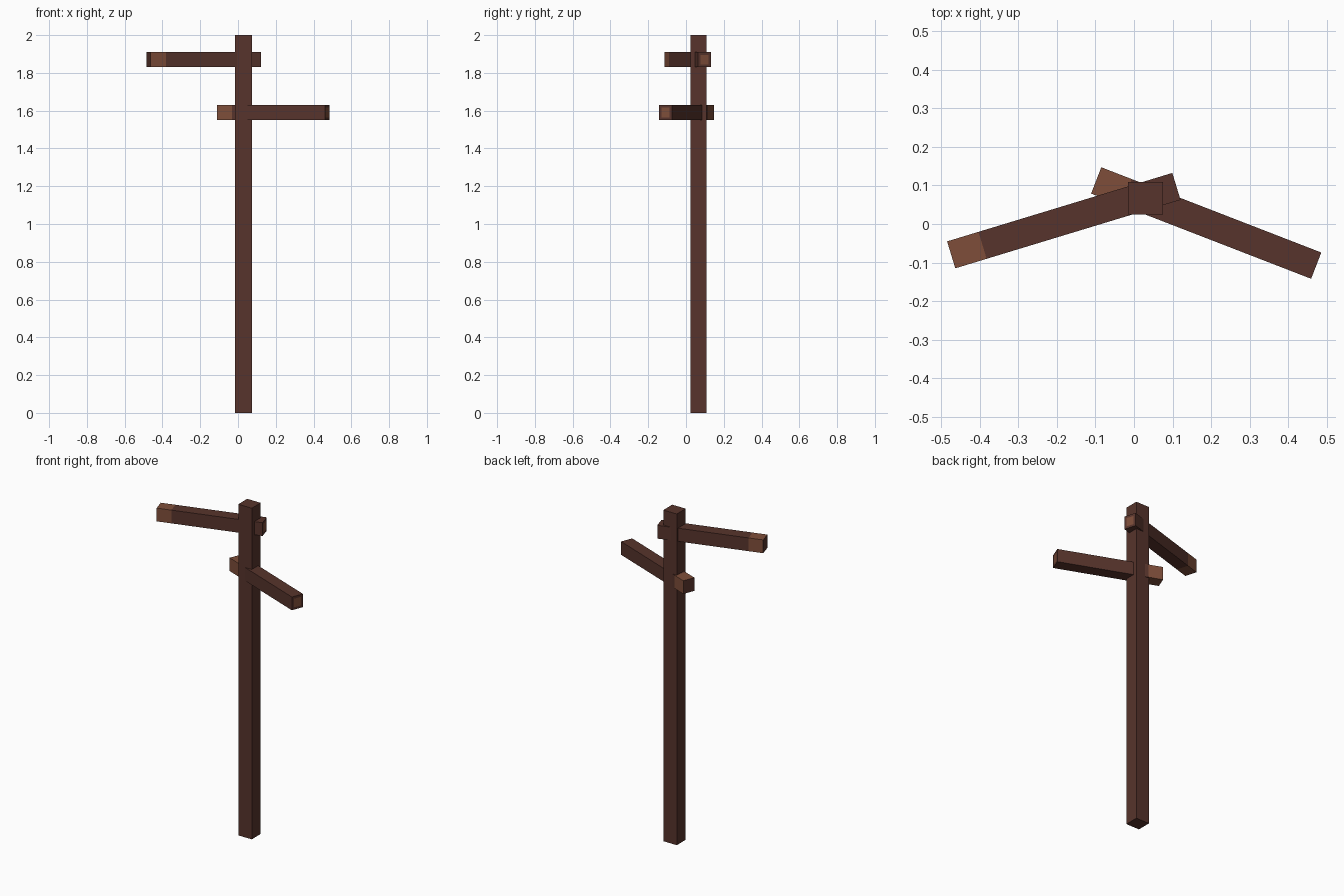
import bpy, bmesh
from mathutils import Vector, Matrix

cube = bpy.data.objects.get("Cube")
if cube:
    bpy.data.objects.remove(cube, do_unlink=True)


def material(name, rgb):
    m = bpy.data.materials.new(name)
    m.use_nodes = True
    col = (*rgb, 1)
    m.diffuse_color = col
    bsdf = m.node_tree.nodes["Principled BSDF"]
    bsdf.inputs["Base Color"].default_value = col
    bsdf.inputs["Roughness"].default_value = 0.9
    return m


DARK = material("dark wood", (0.095, 0.034, 0.025))
LIGHT = material("light wood", (0.209, 0.076, 0.042))


def finish(name, bm):
    mesh = bpy.data.meshes.new(name)
    bm.to_mesh(mesh)
    bm.free()
    for m in (DARK, LIGHT):
        mesh.materials.append(m)
    obj = bpy.data.objects.new(name, mesh)
    bpy.context.collection.objects.link(obj)
    return obj


def post():
    bm = bmesh.new()
    bmesh.ops.create_cube(bm, size=1)
    bmesh.ops.scale(bm, vec=(0.09, 0.085, 2), verts=bm.verts)
    bmesh.ops.translate(bm, vec=(0.03, 0.067, 1), verts=bm.verts)
    finish("post", bm)


def arm(name, start, end, z, width=0.073, height=0.08, pale=0.085):
    """Beam from its pale left-hand end to its dark end."""
    a, b = Vector((*start, z)), Vector((*end, z))
    length = (b - a).length
    bm = bmesh.new()
    bmesh.ops.create_cube(bm, size=1)
    bmesh.ops.translate(bm, vec=(0.5, 0, 0), verts=bm.verts)
    bmesh.ops.scale(bm, vec=(length, width, height), verts=bm.verts)
    # pale worn section at the start of the beam
    bmesh.ops.bisect_plane(bm, geom=bm.verts[:] + bm.edges[:] + bm.faces[:],
                           plane_co=(pale, 0, 0), plane_no=(1, 0, 0))
    bm.normal_update()
    for f in bm.faces:
        worn = f.calc_center_median().x < pale and abs(f.normal.x) < 0.5
        f.material_index = int(worn)
    # pale heartwood on the dark end
    caps = [f for f in bm.faces if f.normal.x > 0.5]
    bmesh.ops.inset_individual(bm, faces=caps, thickness=0.02)
    for f in caps:
        f.material_index = 1
    turn = (b - a).to_track_quat('X', 'Z').to_matrix().to_4x4()
    bmesh.ops.transform(bm, matrix=Matrix.Translation(a) @ turn, verts=bm.verts)
    finish(name, bm)


post()
arm("upper_arm", (-0.474, -0.08), (0.11, 0.0975), 1.87)
arm("lower_arm", (-0.098, 0.113), (0.4725, -0.108), 1.59)
